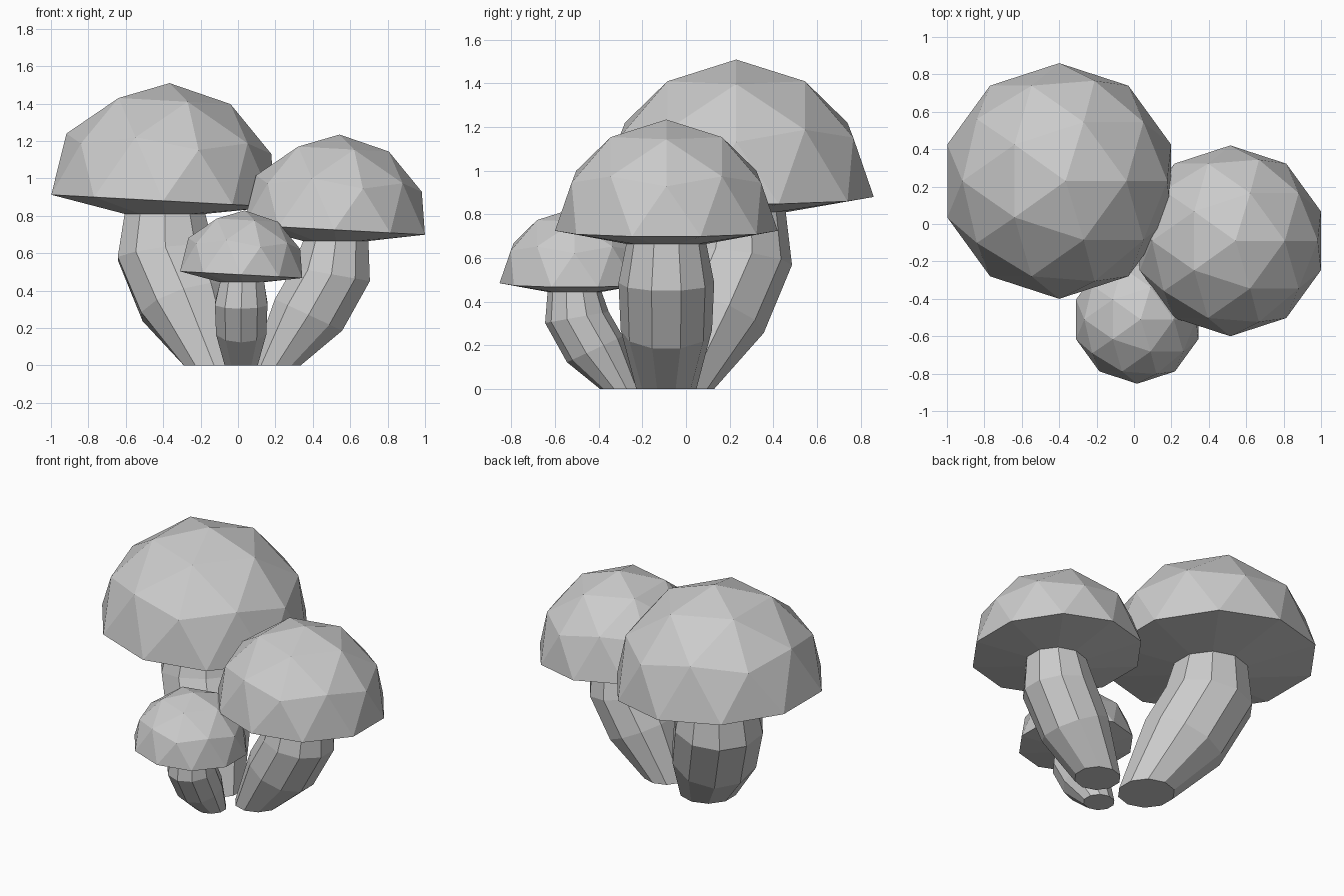
import bpy, bmesh, math
from mathutils import Vector, Matrix

if "Cube" in bpy.data.objects:
    bpy.data.objects.remove(bpy.data.objects["Cube"])

SIDES = 10
TILT = Matrix.Rotation(0.054, 3, 'Y')
# stem rings in units of cap radius: offset against the lean, height, radius, ring tilt (degrees)
RINGS = [(0.61, 0.0, 0.27, 0), (0.27, 0.53, 0.41, 25), (0.03, 0.955, 0.43, 10)]
TOP_RADIUS = 0.36


def finish(bm, name):
    bmesh.ops.recalc_face_normals(bm, faces=bm.faces)
    mesh = bpy.data.meshes.new(name)
    bm.to_mesh(mesh)
    bm.free()
    bpy.context.collection.objects.link(bpy.data.objects.new(name, mesh))


def unit(a):
    return Vector((math.cos(a), math.sin(a), 0))


def mushroom(name, x, y, r, rim_z, top_z, lean_angle):
    centre = Vector((x, y, rim_z))
    top = Vector((x + 0.015 * r, y, top_z))
    lean = unit(lean_angle)

    # cap: tilted half icosphere, underside drawn in to the stem
    bm = bmesh.new()
    bmesh.ops.create_icosphere(bm, subdivisions=2, radius=r)
    bmesh.ops.delete(bm, geom=[v for v in bm.verts if v.co.z < -0.01 * r], context='VERTS')
    rim = [e for e in bm.edges if e.is_boundary]
    new = bmesh.ops.extrude_edge_only(bm, edges=rim)['geom']
    inner = {v for v in new if isinstance(v, bmesh.types.BMVert)}
    for v in bm.verts:
        if v in inner:
            v.co = top + unit(math.atan2(v.co.y, v.co.x)) * TOP_RADIUS * r
        else:
            v.co = centre + TILT @ v.co
    finish(bm, name + "_cap")

    # stem: bent tube with rings tilted along the bend
    bm = bmesh.new()
    axis = Vector((0, 0, 1)).cross(lean)
    specs = [(Vector((x, y, z * r)) - lean * off * r, rad * r, math.radians(t))
             for off, z, rad, t in RINGS] + [(top, TOP_RADIUS * r, 0)]
    loops = []
    for c, rad, t in specs:
        rot = Matrix.Rotation(t, 3, axis)
        loops.append([bm.verts.new(c + rot @ (unit(math.pi / 2 + i * math.tau / SIDES) * rad))
                      for i in range(SIDES)])
    for a, b in zip(loops, loops[1:]):
        for i in range(SIDES):
            j = (i + 1) % SIDES
            bm.faces.new((a[i], a[j], b[j], b[i]))
    bm.faces.new(loops[0])
    finish(bm, name + "_stem")


mushroom("large", -0.40, 0.23, 0.63, 0.88, 0.81, math.radians(135))
mushroom("medium", 0.515, -0.09, 0.51, 0.725, 0.665, 0.0)
mushroom("small", 0.017, -0.51, 0.344, 0.485, 0.445, math.radians(-90))
